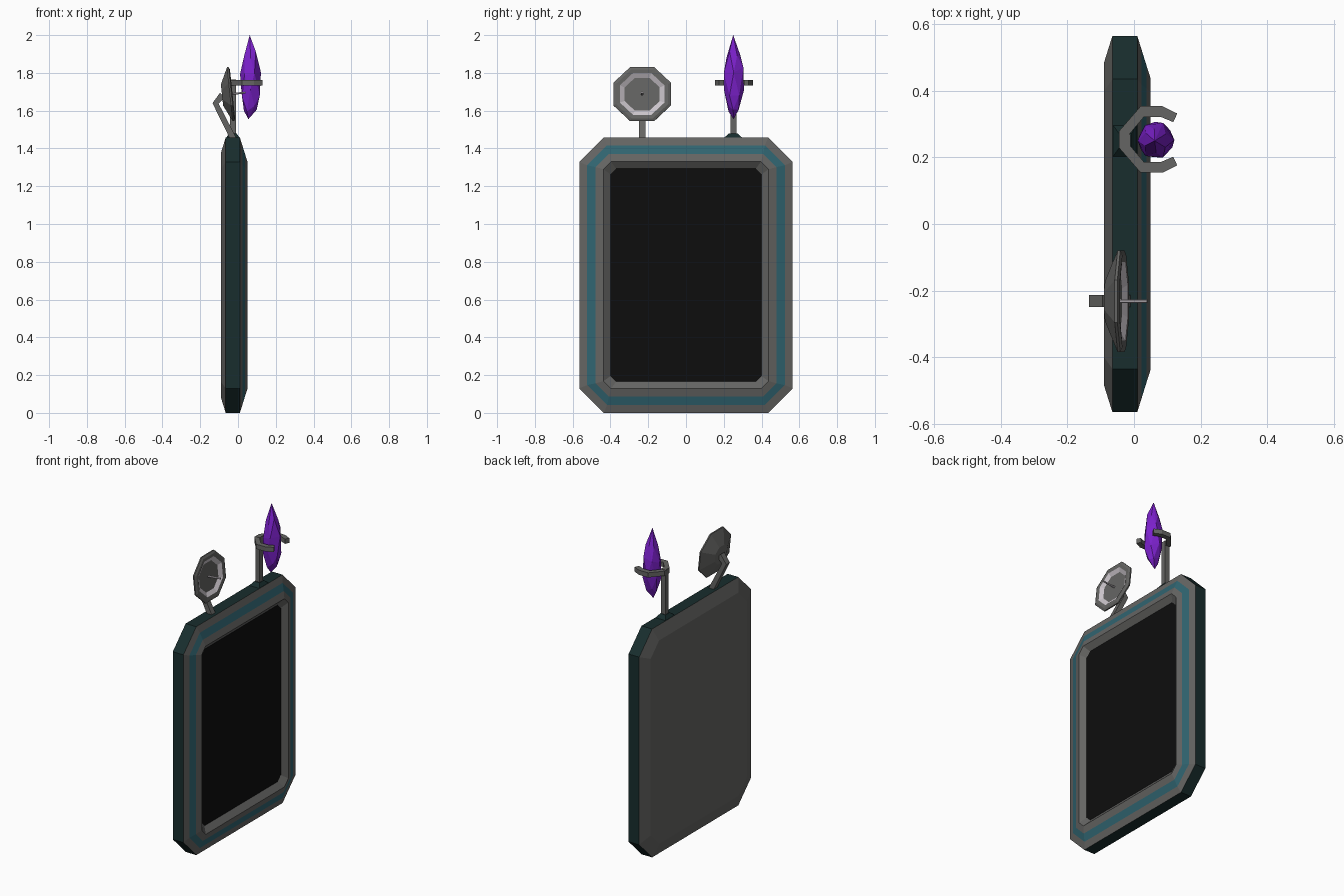
import bpy, bmesh, math, random
from mathutils import Matrix, Vector

if "Cube" in bpy.data.objects:
    bpy.data.objects.remove(bpy.data.objects["Cube"])


def material(name, rgb):
    m = bpy.data.materials.new(name)
    m.diffuse_color = (*rgb, 1)
    m.use_nodes = True
    m.node_tree.nodes["Principled BSDF"].inputs["Base Color"].default_value = m.diffuse_color
    return m


GREY = material("grey", (0.13, 0.13, 0.125))
TEAL = material("teal", (0.03, 0.13, 0.165))
DARK = material("dark_teal", (0.009, 0.026, 0.026))
BLACK = material("black", (0.004, 0.004, 0.004))
LIGHT = material("light", (0.6, 0.56, 0.6))
PURPLE = material("purple", (0.2, 0.015, 0.6))


def finish(name, bm, mats, matrix=None):
    bmesh.ops.recalc_face_normals(bm, faces=bm.faces[:])
    if matrix:
        bm.transform(matrix)
    me = bpy.data.meshes.new(name)
    bm.to_mesh(me)
    bm.free()
    for m in mats:
        me.materials.append(m)
    ob = bpy.data.objects.new(name, me)
    bpy.context.collection.objects.link(ob)
    return ob


def loft(name, rings, bands, mats, caps=(0, 0), matrix=None):
    """Join equal-length rings with quads; bands gives a material index per strip."""
    bm = bmesh.new()
    loops = [[bm.verts.new(p) for p in r] for r in rings]
    n = len(loops[0])
    for a, b, mi in zip(loops, loops[1:], bands):
        for i in range(n):
            j = (i + 1) % n
            bm.faces.new((a[i], a[j], b[j], b[i])).material_index = mi
    bm.faces.new(loops[0]).material_index = caps[0]
    bm.faces.new(loops[-1]).material_index = caps[1]
    return finish(name, bm, mats, matrix)


def panel_ring(x, inset, c):
    """Chamfered rectangle in the YZ plane."""
    h, z0, z1 = 0.565 - inset, inset, 1.458 - inset
    return [(x, -h + c, z0), (x, h - c, z0), (x, h, z0 + c), (x, h, z1 - c),
            (x, h - c, z1), (x, -h + c, z1), (x, -h, z1 - c), (x, -h, z0 + c)]


def octagon(x, r):
    """Octagon in the YZ plane, r measured to the flats."""
    R = r / math.cos(math.pi / 8)
    return [(x, R * math.cos(a), R * math.sin(a))
            for a in (math.pi / 8 + i * math.pi / 4 for i in range(8))]


def square(z, x0, x1, y0, y1):
    return [(x0, y0, z), (x1, y0, z), (x1, y1, z), (x0, y1, z)]


def extrude(name, pts, offset):
    a = [Vector(p) for p in pts]
    return loft(name, [a, [p + Vector(offset) for p in a]], [0], [GREY])


# Panel body: back bevel, dark edge band, striped front bevel
loft("panel_frame",
     [panel_ring(-0.09, 0.08, 0.085), panel_ring(-0.065, 0, 0.13),
      panel_ring(0.01, 0, 0.13), panel_ring(0.023, 0.042, 0.105),
      panel_ring(0.037, 0.087, 0.07), panel_ring(0.05, 0.128, 0.04),
      panel_ring(0.022, 0.165, 0.03)],
     [0, 1, 0, 2, 0, 0], [GREY, DARK, TEAL, BLACK], caps=(0, 3))

# Dish with a light inner ring, tilted slightly upwards
dish_m = (Matrix.Translation((-0.035, -0.232, 1.688))
          @ Matrix.Rotation(math.radians(-6), 4, 'Y') @ Matrix.Diagonal((1, 1, 0.94, 1)))
loft("dish",
     [octagon(-0.05, 0.06), octagon(-0.008, 0.153), octagon(0.0, 0.153),
      octagon(0.006, 0.138), octagon(0.004, 0.118), octagon(-0.01, 0.093)],
     [0, 0, 0, 0, 1], [GREY, LIGHT], matrix=dish_m)

# Thin receiver rod in the dish
loft("dish_rod", [octagon(-0.012, 0.006), octagon(0.075, 0.005)], [0], [LIGHT],
     caps=(0, 0), matrix=dish_m)

# Bent strut holding the dish
extrude("dish_strut",
        [(-0.042, -0.25, 1.45), (-0.135, -0.25, 1.64), (-0.095, -0.25, 1.695),
         (-0.07, -0.25, 1.67), (-0.103, -0.25, 1.638), (-0.006, -0.25, 1.45)],
        (0, 0.036, 0))

# Crystal post and its tapered foot
loft("post_foot", [square(1.455, -0.065, 0.01, 0.2, 0.3),
                   square(1.48, -0.045, -0.008, 0.228, 0.272)], [0], [DARK])
loft("post", [square(1.46, -0.042, -0.011, 0.235, 0.268),
              square(1.765, -0.042, -0.011, 0.235, 0.268)], [0], [GREY])

# Open clamp around the crystal: half outline mirrored across its middle
outer = [(-0.045, 0.025), (0.02, 0.1), (0.085, 0.1), (0.13, 0.078)]
inner = [(0.118, 0.052), (0.08, 0.068), (0.03, 0.068), (-0.012, 0.018)]
half = outer + inner
cy, zb = 0.254, 1.733
outline = [(x, cy + d, zb) for x, d in half] + [(x, cy - d, zb) for x, d in reversed(half)]
extrude("crystal_clamp", outline, (0, 0, 0.03))

# Crystal: faceted convex hull of slightly irregular rings
random.seed(4)
bm = bmesh.new()
for tip in ((0.055, 0.252, 1.555), (0.062, 0.25, 2.0)):
    bm.verts.new(tip)
for k, (z, r) in enumerate(((1.61, 0.034), (1.69, 0.053), (1.81, 0.055), (1.9, 0.036))):
    for i in range(6):
        a = math.tau * (i + 0.5 * k) / 6 + random.uniform(-0.15, 0.15)
        q = r * random.uniform(0.96, 1.06)
        bm.verts.new((0.066 + q * math.cos(a), 0.252 + q * math.sin(a),
                      z + random.uniform(-0.025, 0.025)))
hull = bmesh.ops.convex_hull(bm, input=bm.verts[:])
bmesh.ops.delete(bm, geom=[g for g in hull["geom_interior"]
                           if isinstance(g, bmesh.types.BMVert)], context='VERTS')
finish("crystal", bm, [PURPLE])
